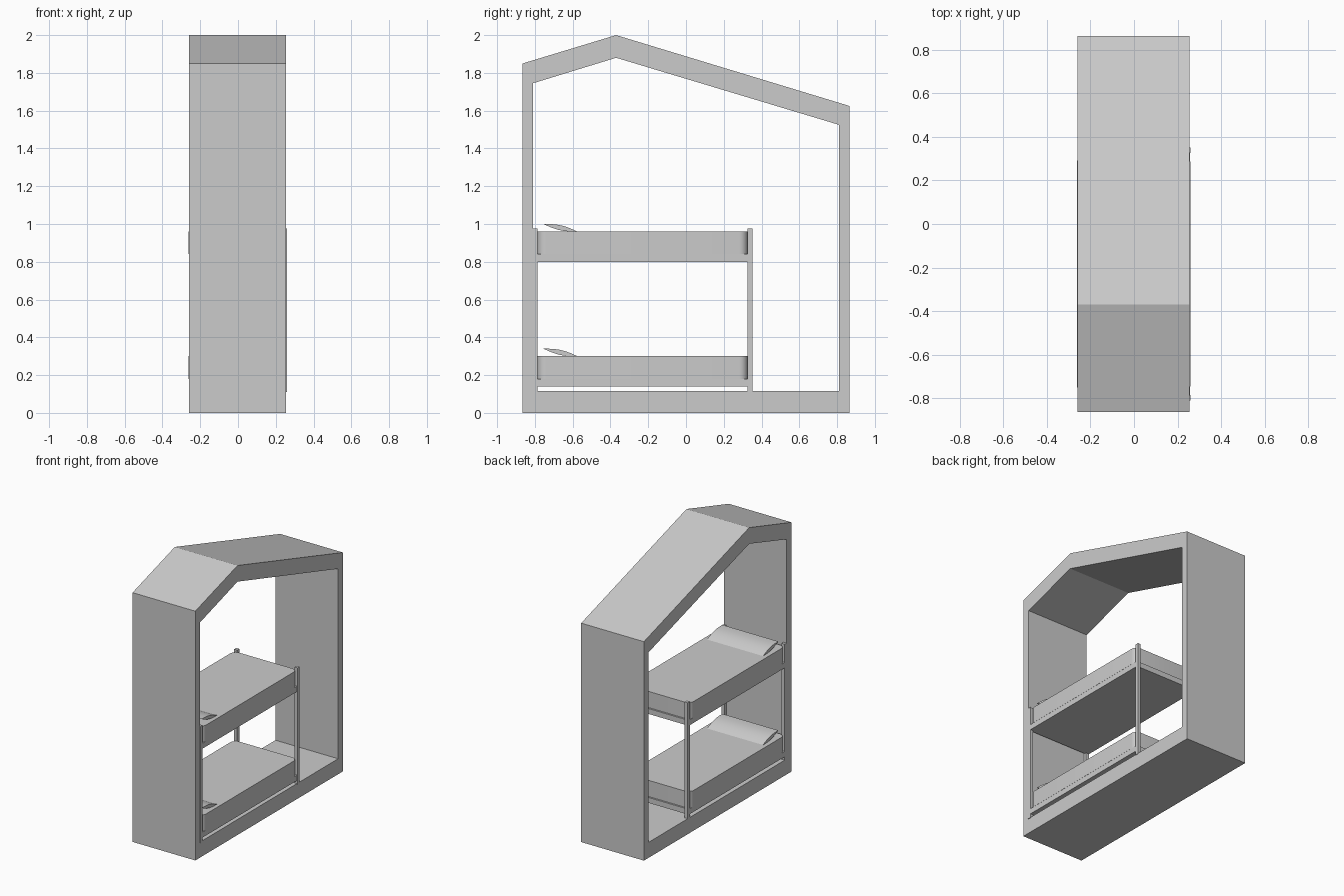
import bpy, bmesh, math
from mathutils import Vector

old = bpy.data.objects.get("Cube")
if old:
    bpy.data.objects.remove(old, do_unlink=True)

grey = bpy.data.materials.new("light grey")
grey.use_nodes = True
grey.diffuse_color = (0.6, 0.6, 0.6, 1)
grey.node_tree.nodes["Principled BSDF"].inputs["Base Color"].default_value = (0.6, 0.6, 0.6, 1)


def finish(name, bm, smooth=False):
    bmesh.ops.recalc_face_normals(bm, faces=bm.faces)
    mesh = bpy.data.meshes.new(name)
    bm.to_mesh(mesh)
    bm.free()
    mesh.materials.append(grey)
    obj = bpy.data.objects.new(name, mesh)
    bpy.context.collection.objects.link(obj)
    if smooth:
        bpy.ops.object.select_all(action="DESELECT")
        obj.select_set(True)
        bpy.context.view_layer.objects.active = obj
        bpy.ops.object.shade_smooth_by_angle(angle=math.radians(35))
    return obj


def prism(name, points, offset, smooth=False):
    """Extrude a closed outline along an offset."""
    bm = bmesh.new()
    face = bm.faces.new([bm.verts.new(p) for p in points])
    ext = bmesh.ops.extrude_face_region(bm, geom=[face], use_keep_orig=True)
    moved = [v for v in ext["geom"] if isinstance(v, bmesh.types.BMVert)]
    bmesh.ops.translate(bm, verts=moved, vec=Vector(offset))
    return finish(name, bm, smooth)


def box(name, lo, hi):
    outline = [(lo[0], lo[1], lo[2]), (hi[0], lo[1], lo[2]),
               (hi[0], hi[1], lo[2]), (lo[0], hi[1], lo[2])]
    return prism(name, outline, (0, 0, hi[2] - lo[2]))


# House-shaped surround: ring between an outer and an inner gable outline
outer = [(-0.865, 0), (0.865, 0), (0.865, 1.625), (-0.37, 2.0), (-0.865, 1.85)]
inner = [(-0.81, 0.115), (0.81, 0.115), (0.81, 1.525), (-0.37, 1.88), (-0.81, 1.745)]
bm = bmesh.new()
rings = [[bm.verts.new((x, y, z)) for y, z in loop]
         for x in (-0.26, 0.255) for loop in (outer, inner)]
out_l, in_l, out_r, in_r = rings
for a, b in ((out_l, in_l), (out_r, in_r), (out_l, out_r), (in_l, in_r)):
    for i in range(5):
        j = (i + 1) % 5
        bm.faces.new((a[i], a[j], b[j], b[i]))
finish("house_surround", bm)

# Four bed posts
for side, x in (("right", -0.26), ("left", 0.235)):
    for end, y in (("head", -0.811), ("foot", 0.326)):
        box(f"{end}_post_{side}", (x, y, 0.11), (x + 0.025, y + 0.025, 0.975))


def rounded_outline(x0, x1, y0, y1, z, r, steps=8):
    corners = [(x1 - r, y1 - r), (x0 + r, y1 - r), (x0 + r, y0 + r), (x1 - r, y0 + r)]
    return [(cx + r * math.cos(a), cy + r * math.sin(a), z)
            for k, (cx, cy) in enumerate(corners)
            for a in [math.pi / 2 * (k + i / steps) for i in range(steps + 1)]]


def pillow_outline(x, z, steps=10):
    """Tilted lens section resting on the mattress."""
    head, foot = Vector((x, -0.755, z + 0.04)), Vector((x, -0.575, z))
    up = Vector((0, 0.04, 0.18)).normalized()
    top = [head.lerp(foot, i / steps) + up * 0.013 * math.sin(math.pi * i / steps)
           for i in range(steps + 1)]
    low = [head.lerp(foot, i / steps) - up * 0.013 * math.sin(math.pi * i / steps)
           for i in range(steps - 1, 0, -1)]
    return top + low


# Two bunks: base board, mattress and pillow
for level, z in (("lower", 0.14), ("upper", 0.80)):
    box(f"{level}_bed_base", (-0.26, -0.80, z), (0.258, 0.34, z + 0.04))
    prism(f"{level}_mattress",
          rounded_outline(-0.262, 0.259, -0.787, 0.327, z + 0.04, 0.045),
          (0, 0, 0.12), True)
    prism(f"{level}_pillow", pillow_outline(-0.23, z + 0.16), (0.46, 0, 0), True)
